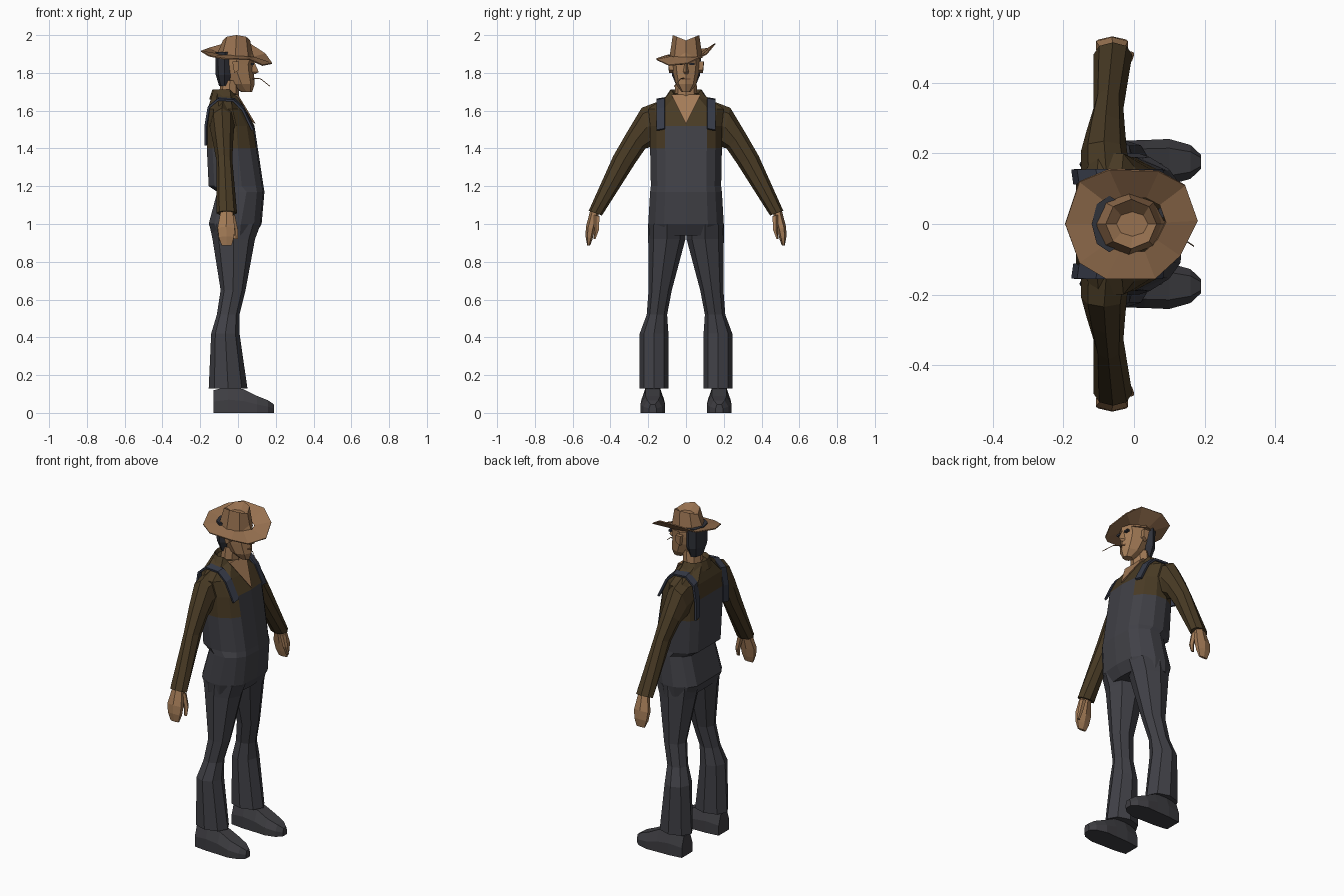
import bpy, bmesh, math
from mathutils import Vector

if "Cube" in bpy.data.objects:
    bpy.data.objects.remove(bpy.data.objects["Cube"])


def mat(name, r, g, b):
    m = bpy.data.materials.new(name)
    m.diffuse_color = (r, g, b, 1)
    m.use_nodes = True
    m.node_tree.nodes["Principled BSDF"].inputs["Base Color"].default_value = m.diffuse_color
    return m


SKIN = mat("skin", .37, .20, .095)
STRAW = mat("hat straw", .31, .165, .08)
SHIRT = mat("brown shirt", .066, .043, .018)
DENIM = mat("dark denim", .052, .052, .062)
STRAP = mat("strap blue", .037, .043, .065)
BOOT = mat("boot grey", .048, .047, .054)
HAIR = mat("hair dark", .03, .032, .042)
LIP = mat("lip brown", .17, .08, .04)


def loft(name, rings, *mats, closed=True, caps=True, rule=None, thick=0):
    """Skin a list of equal-length point rings."""
    bm = bmesh.new()
    vs = [[bm.verts.new(p) for p in r] for r in rings]
    n = len(vs[0])
    for a, b in zip(vs, vs[1:]):
        for i in range(n if closed else n - 1):
            j = (i + 1) % n
            bm.faces.new((a[i], a[j], b[j], b[i]))
    if caps:
        bm.faces.new(vs[0][::-1])
        bm.faces.new(vs[-1])
    bmesh.ops.recalc_face_normals(bm, faces=bm.faces)
    if rule:
        for f in bm.faces:
            f.material_index = rule(f.calc_center_median())
    me = bpy.data.meshes.new(name)
    bm.to_mesh(me)
    bm.free()
    for m in mats:
        me.materials.append(m)
    ob = bpy.data.objects.new(name, me)
    bpy.context.collection.objects.link(ob)
    if thick:
        s = ob.modifiers.new("thickness", 'SOLIDIFY')
        s.thickness, s.offset = thick, 0
    return ob


def ring(z, front, back, y0, y1, n=8):
    """Horizontal oval between x and y limits."""
    cx, rx, cy, ry = (front + back) / 2, (front - back) / 2, (y0 + y1) / 2, (y1 - y0) / 2
    return [(cx + rx * math.cos(t * math.tau / n), cy + ry * math.sin(t * math.tau / n), z)
            for t in range(n)]


def limb_ring(s, yo, zo, yi, zi, x0, x1, n=8):
    """Oval across a sloping limb, from its outer to its inner edge."""
    c, d = Vector(((x0 + x1) / 2, (yo + yi) / 2, (zo + zi) / 2)), Vector((0, (yo - yi) / 2, (zo - zi) / 2))
    pts = []
    for k in range(n):
        a = k * math.tau / n
        p = c + d * math.cos(a) + Vector(((x1 - x0) / 2 * math.sin(a), 0, 0))
        pts.append((p.x, p.y * s, p.z))
    return pts


def body_ring(z, f, b, w):
    """Boxy torso section with flat front and back."""
    k, m = w / .19, (f + b) / 2
    half = [(f - .008, .11 * k), (f - .04, .155 * k), (m + .03, w), (m - .04, w),
            (b + .03, .155 * k), (b, .11 * k)]
    return [(f, 0, z)] + [(x, y, z) for x, y in half] + [(b, 0, z)] + [(x, -y, z) for x, y in half[::-1]]


# torso: denim bib below, shirt above
def torso_colour(c):
    bib = c.z < 1.51 and abs(c.y) < .11 and (c.x > .03 or c.x < -.13)
    return 0 if c.z < 1.4 or bib else 1


loft("torso", [body_ring(*r) for r in (
    (.94, .09, -.13, .192), (1.0, .125, -.155, .2), (1.17, .14, -.11, .19),
    (1.2, .135, -.155, .186), (1.4, .105, -.165, .19), (1.52, .087, -.165, .19),
    (1.61, .04, -.16, .20), (1.69, -.005, -.135, .085))], DENIM, SHIRT, rule=torso_colour)

for s, side in ((1, "left"), (-1, "right")):
    # flared trouser leg
    loft(side + "_trouser_leg", [[(x, y * s, z) for x, y, z in ring(*r)] for r in (
        (1.0, .12, -.152, 0, .2), (.92, .09, -.135, .003, .2), (.65, .04, -.092, .075, .198),
        (.52, .008, -.112, .10, .208), (.42, .008, -.142, .093, .245), (.13, .05, -.155, .093, .245))], DENIM)
    # boot, skinned heel to toe
    boot = []
    for x, w, h in ((-.13, .05, .12), (-.05, .06, .14), (.03, .062, .125),
                    (.1, .065, .09), (.16, .048, .066), (.19, .02, .045)):
        boot.append([(x, s * (.176 + u * w), v * h) for u, v in
                     ((-1, 0), (1, 0), (1, .5), (.6, 1), (-.6, 1), (-1, .5))])
    loft(side + "_boot", boot, BOOT)
    # sleeve
    loft(side + "_sleeve", [limb_ring(s, *r) for r in (
        (.13, 1.655, .13, 1.42, -.15, -.005), (.235, 1.615, .18, 1.41, -.15, -.02),
        (.31, 1.49, .215, 1.40, -.135, -.025), (.385, 1.36, .27, 1.32, -.115, -.03),
        (.515, 1.07, .445, 1.045, -.115, -.005))], SHIRT)
    # hand and thumb
    loft(side + "_hand", [limb_ring(s, *r, 6) for r in (
        (.505, 1.08, .46, 1.06, -.095, -.025), (.53, .985, .482, .97, -.115, -.01),
        (.532, .935, .495, .92, -.108, -.015), (.523, .885, .508, .885, -.09, -.03))], SKIN)
    loft(side + "_thumb", [limb_ring(s, *r, 5) for r in (
        (.49, 1.05, .455, 1.04, -.05, -.015), (.485, .97, .458, .97, -.03, .0),
        (.49, .92, .478, .92, -.02, .0))], SKIN)
    # strap over the shoulder
    path = ((.083, 1.50), (.03, 1.61), (-.02, 1.657), (-.1, 1.662), (-.15, 1.62), (-.166, 1.52), (-.166, 1.42))
    loft(side + "_strap", [[(x, s * .112, z + .004), (x - .006, s * .155, z - .004)] for x, z in path],
         STRAP, closed=False, caps=False, thick=.012)
    # ear, eye
    loft(side + "_ear", [[(x, s * y, z) for x, y, z in (
        (-.02, e, 1.80), (.005, e, 1.815), (.005, e + .004, 1.86), (-.03, e + .006, 1.86))]
        for e in (.066, .09)], SKIN)
    loft(side + "_eye", [[(x, s * y, z) for y, z in ((.018, 1.842), (.045, 1.842), (.045, 1.853), (.018, 1.853))]
                         for x in (.07, .086)], HAIR)

# open shirt neck, neck and collar
loft("open_neck", [[(.0, -.078, 1.685), (.094, 0, 1.53), (.0, .078, 1.685)],
                   [(-.06, -.05, 1.69), (-.03, 0, 1.60), (-.06, .05, 1.69)]], SKIN)
loft("neck", [ring(1.62, .005, -.11, -.065, .065), ring(1.76, .005, -.09, -.055, .055)], SKIN)
arc = [math.radians(45 + 27 * k) for k in range(11)]
loft("collar", [[(-.065 + rx * math.cos(a), ry * math.sin(a), z - .03 * (math.cos(a) > .5)) for a in arc]
                for rx, ry, z in ((.085, .115, 1.66), (.07, .083, 1.708), (.06, .065, 1.685))],
     SHIRT, closed=False, caps=False, thick=.006)

# head, hair, nose, mouth, straw
loft("head", [ring(z, f, b, -w, w) for z, f, b, w in (
    (1.70, .075, .015, .024), (1.74, .088, -.05, .054), (1.80, .083, -.09, .068),
    (1.845, .08, -.10, .074), (1.87, .09, -.105, .075), (1.93, .07, -.09, .068))], SKIN)
loft("hair", [ring(z, f, b, -w, w) for z, f, b, w in (
    (1.73, -.04, -.10, .05), (1.79, -.025, -.118, .075), (1.91, -.02, -.12, .08))], HAIR)
loft("nose", [[(x, -w, z), (x + d, 0, z), (x, w, z)] for x, d, w, z in (
    (.07, .015, .008, 1.86), (.07, .04, .017, 1.805), (.07, .02, .014, 1.793))], SKIN)
loft("mouth", [[(.078, -.024, z), (.091, 0, z), (.078, .024, z)] for z in (1.764, 1.771)], LIP)
loft("grass_stalk", [[(x, y - .002, z - .002), (x, y + .002, z - .002), (x, y, z + .003)] for x, y, z in (
    (.08, -.01, 1.772), (.12, -.03, 1.768), (.17, -.063, 1.728))], STRAW)

# hat: upturned brim and dented crown
brim = [(.18, .01, 1.85), (.145, .11, 1.90), (.07, .15, 1.95), (-.07, .155, 1.955), (-.155, .12, 1.93),
        (-.195, 0, 1.915), (-.155, -.11, 1.89), (-.08, -.155, 1.875), (.06, -.155, 1.87), (.13, -.09, 1.84)]
loft("hat_brim", [brim, [(x * .5, y * .5, 1.888 - .04 * x) for x, y, z in brim]],
     STRAW, caps=False, thick=.006)
crown = []
for cx, rx, ry, z, tilt, lift in ((-.015, .1, .088, 1.88, .1, 0), (-.008, .072, .07, 1.972, 0, .028),
                                  (-.005, .045, .035, 1.96, 0, 0)):
    crown.append([(cx + rx * math.cos(a), ry * math.sin(a), z - tilt * rx * math.cos(a) + lift * abs(math.sin(a)))
                  for a in [k * math.tau / 8 for k in range(8)]])
loft("hat_crown", crown, STRAW)
